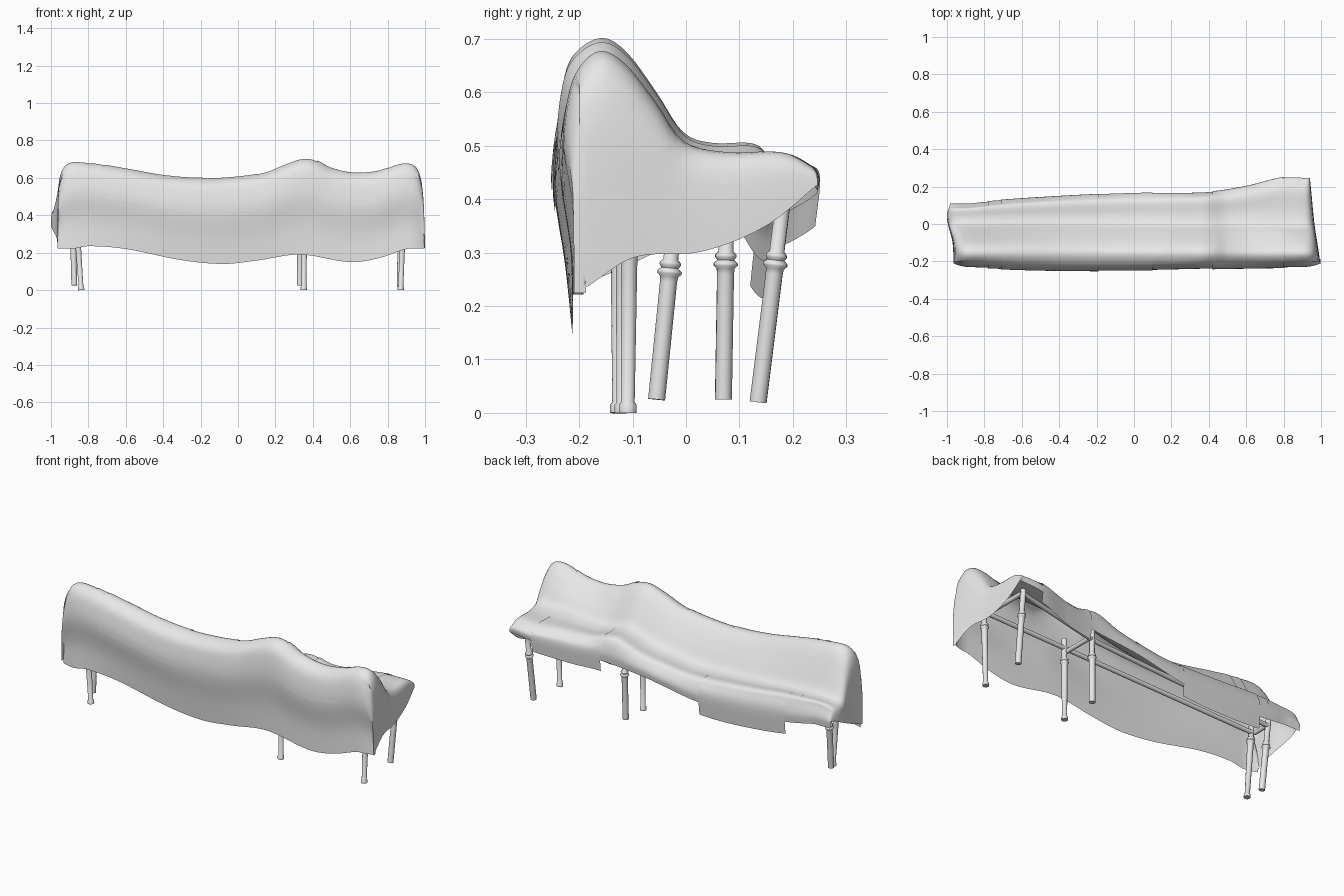
import bpy, math
from mathutils import Vector

if "Cube" in bpy.data.objects:
    bpy.data.objects.remove(bpy.data.objects["Cube"])

mat = bpy.data.materials.new("light grey")
mat.diffuse_color = (0.8, 0.8, 0.8, 1)
mat.use_nodes = True
mat.node_tree.nodes["Principled BSDF"].inputs["Base Color"].default_value = mat.diffuse_color


def curve(pts, x):
    """Smooth interpolation through (x, value) points."""
    n = len(pts)
    x = max(pts[0][0], min(pts[-1][0], x))
    i = 0
    while i < n - 2 and x > pts[i + 1][0]:
        i += 1

    def slope(k):
        a, b = pts[max(k - 1, 0)], pts[min(k + 1, n - 1)]
        return (b[1] - a[1]) / (b[0] - a[0])
    (x0, a), (x1, b) = pts[i], pts[i + 1]
    h = x1 - x0
    t = (x - x0) / h
    return (a * (2*t**3 - 3*t*t + 1) + slope(i) * h * (t**3 - 2*t*t + t)
            + b * (3*t*t - 2*t**3) + slope(i + 1) * h * (t**3 - t*t))


# Heights and depths of the draped cloth along its length
TOP = [(-.95, .67), (-.86, .685), (-.6, .645), (-.4, .61), (-.2, .595), (0, .605), (.15, .63),
       (.25, .67), (.35, .702), (.42, .69), (.5, .65), (.62, .625), (.75, .635), (.87, .675), (.97, .675)]
FRONT_HEM = [(-1, .24), (-.9, .22), (-.8, .235), (-.6, .22), (-.3, .16), (-.08, .14), (.1, .158),
             (.33, .19), (.6, .15), (.75, .17), (.9, .22), (1, .23)]
REAR_HEM = [(-1, .36), (-.8, .32), (-.5, .29), (-.2, .29), (.1, .34), (.4, .37), (.6, .38), (.8, .41), (1, .43)]
SEAT = [(-1, .45), (-.8, .45), (-.4, .42), (-.1, .41), (.2, .455), (.36, .505), (.5, .475), (.7, .48), (1, .492)]
REAR_Y = [(-1, .07), (-.93, .1), (-.7, .125), (-.2, .155), (.1, .165), (.4, .17), (.6, .2), (.8, .247), (.95, .243)]
FRONT_Y = [(-1, -.225), (-.5, -.243), (0, -.246), (.4, -.238), (1, -.228)]


def profile(x, v, flap=0.0):
    """Point on the cloth: v runs 0..13 from front hem over the back to the rear hem."""
    zt, zb, zs = curve(TOP, x), curve(FRONT_HEM, x), curve(SEAT, x)
    zh, yr, yf = curve(REAR_HEM, x), curve(REAR_Y, x), curve(FRONT_Y, x)
    h = zt - zb
    pts = [(-.212, zb), (yf + .02, zb + .3 * h), (yf, zb + .6 * h), (yf + .008, zt - .09),
           (yf + .03, zt - .03), (-.158, zt), (-.11, zt - .028), (-.055, zs + .48 * (zt - zs)),
           (-.005, zs + .02), (.3 * yr, zs), (.72 * yr, zs), (yr - .018, zs - .022),
           (yr, zs - .6 * (zs - zh)), (yr - .003 - .1 * flap, zh - flap)]
    y = curve([(i, p[0]) for i, p in enumerate(pts)], v)
    z = curve([(i, p[1]) for i, p in enumerate(pts)], v)
    return Vector((x, y, z))


def add_mesh(name, verts, faces):
    me = bpy.data.meshes.new(name)
    me.from_pydata([tuple(v) for v in verts], [], faces)
    me.materials.append(mat)
    ob = bpy.data.objects.new(name, me)
    bpy.context.collection.objects.link(ob)
    bpy.ops.object.select_all(action='DESELECT')
    ob.select_set(True)
    bpy.context.view_layer.objects.active = ob
    bpy.ops.object.shade_smooth_by_angle(angle=math.radians(50))
    return ob


def grid(name, cols):
    m = len(cols[0])
    faces = [(i*m + j, (i+1)*m + j, (i+1)*m + j + 1, i*m + j + 1)
             for i in range(len(cols) - 1) for j in range(m - 1)]
    return add_mesh(name, [p for c in cols for p in c], faces)


# Main cloth with closed hanging ends
HEM_R = [(-.24, .225), (-.2, .228), (-.1, .29), (.03, .302), (.15, .35), (.25, .43)]
HEM_L = [(-.24, .24), (-.2, .24), (-.1, .28), (0, .33), (.08, .37)]
END_R = [(-.24, 1.0), (-.15, .988), (0, .965), (.15, .95), (.25, .94)]
END_L = [(-.24, -.965), (-.1, -.97), (0, -.995), (.05, -1.0), (.1, -.985)]
VS = [i / 4 for i in range(53)]


def end_column(base_x, end, hem, reach, drop):
    col = []
    for v in VS:
        p = profile(base_x, v)
        xe, zh = curve(end, p.y), curve(hem, p.y)
        x = base_x + (xe - base_x) * reach
        z = p.z + (min(p.z, zh) - p.z) * drop
        y = p.y + (.02 * reach**2 if p.y < -.2 else 0)
        col.append(Vector((x, y, z)))
    return col


# (reach outwards, drop downwards) of each end column
STEPS = [(.3, .015), (.55, .05), (.75, .12), (.88, .22), (.95, .36), (.98, .55), (1, .78), (1, 1)]
XL, XR = -.88, .91
cols = [end_column(XL, END_L, HEM_L, r, d) for r, d in reversed(STEPS)]
cols += [[profile(XL + (XR - XL) * i / 70, v) for v in VS] for i in range(71)]
cols += [end_column(XR, END_R, HEM_R, r, d) for r, d in STEPS]
grid("draped_cloth", cols)


def blanket(name, x0, x1, v0, flap, lift):
    """Thin cover lying over part of the cloth."""
    out = []
    for i in range(31):
        x = x0 + (x1 - x0) * i / 30
        col = []
        for j in range(53):
            v = v0 + (13 - v0) * j / 52
            p = profile(x, v, flap)
            a = profile(x, min(v + .02, 13), flap) - profile(x, v - .02, flap)
            b = profile(x + .01, v, flap) - profile(x - .01, v, flap)
            col.append(p + b.cross(a).normalized() * lift)
        out.append(col)
    grid(name, out)


blanket("long_blanket", -.78, .1, 1.7, 0.0, .003)
blanket("flap_blanket", -.71, -.19, 2.0, .07, .006)
blanket("short_blanket", .42, .8, 2.15, .06, .004)


def lathe(name, p0, p1, prof, sides=14):
    """Turned rod from p0 to p1; prof holds (radius, fraction of length)."""
    p0, p1 = Vector(p0), Vector(p1)
    d = p1 - p0
    q = d.to_track_quat('Z', 'Y')
    verts = [p0 + d * t + q @ Vector((r * math.cos(a), r * math.sin(a), 0))
             for r, t in prof for a in (2 * math.pi * k / sides for k in range(sides))]
    faces = [(i*sides + k, i*sides + (k+1) % sides, (i+1)*sides + (k+1) % sides, (i+1)*sides + k)
             for i in range(len(prof) - 1) for k in range(sides)]
    faces += [tuple(reversed(range(sides))), tuple(range((len(prof)-1)*sides, len(prof)*sides))]
    add_mesh(name, verts, faces)


def leg(name, p0, p1, ring_z, foot):
    s = 1 / (p1[2] - p0[2])
    t = (ring_z - p0[2]) * s
    base = [(.016, 0)]
    if foot:
        base = [(.017, 0), (.017, .015 * s), (.013, .02 * s)]
    prof = base + [(.016, t - .02 * s), (.017, t - .01 * s), (.023, t - .004 * s), (.023, t), (.016, t + .006 * s),
                   (.02, t + .012 * s), (.02, t + .016 * s), (.014, t + .022 * s), (.014, 1)]
    lathe(name, p0, p1, prof)


# Legs: front row stands on the ground, rear row is slightly shorter
for i, (xb, xt) in enumerate([(-.838, -.87), (.352, .355), (.87, .885)]):
    leg(f"front_leg_{i+1}", (xb, -.125 + .008 * i, 0), (xt, -.125 + .01 * i, .46), .33, True)
leg("rear_leg_1", (-.875, -.055, .025), (-.885, -.016, .41), .265, False)
leg("rear_leg_2", (.33, .07, .025), (.337, .077, .44), .28, False)
leg("rear_leg_3", (.865, .135, .02), (.872, .185, .42), .28, False)

# Long rails under the seat
rod = [(.012, 0), (.012, 1)]
lathe("front_rail", (-.87, -.12, .38), (.885, -.11, .42), rod)
lathe("rear_rail_left", (-.885, -.018, .38), (.337, .076, .38), rod)
lathe("rear_rail_right", (.337, .076, .38), (.872, .18, .4), rod)
for i, (x, y, z) in enumerate([(-.877, -.018, .38), (.345, .076, .39), (.878, .18, .4)]):
    lathe(f"cross_rail_{i+1}", (x, -.115, z), (x, y, z), rod)
